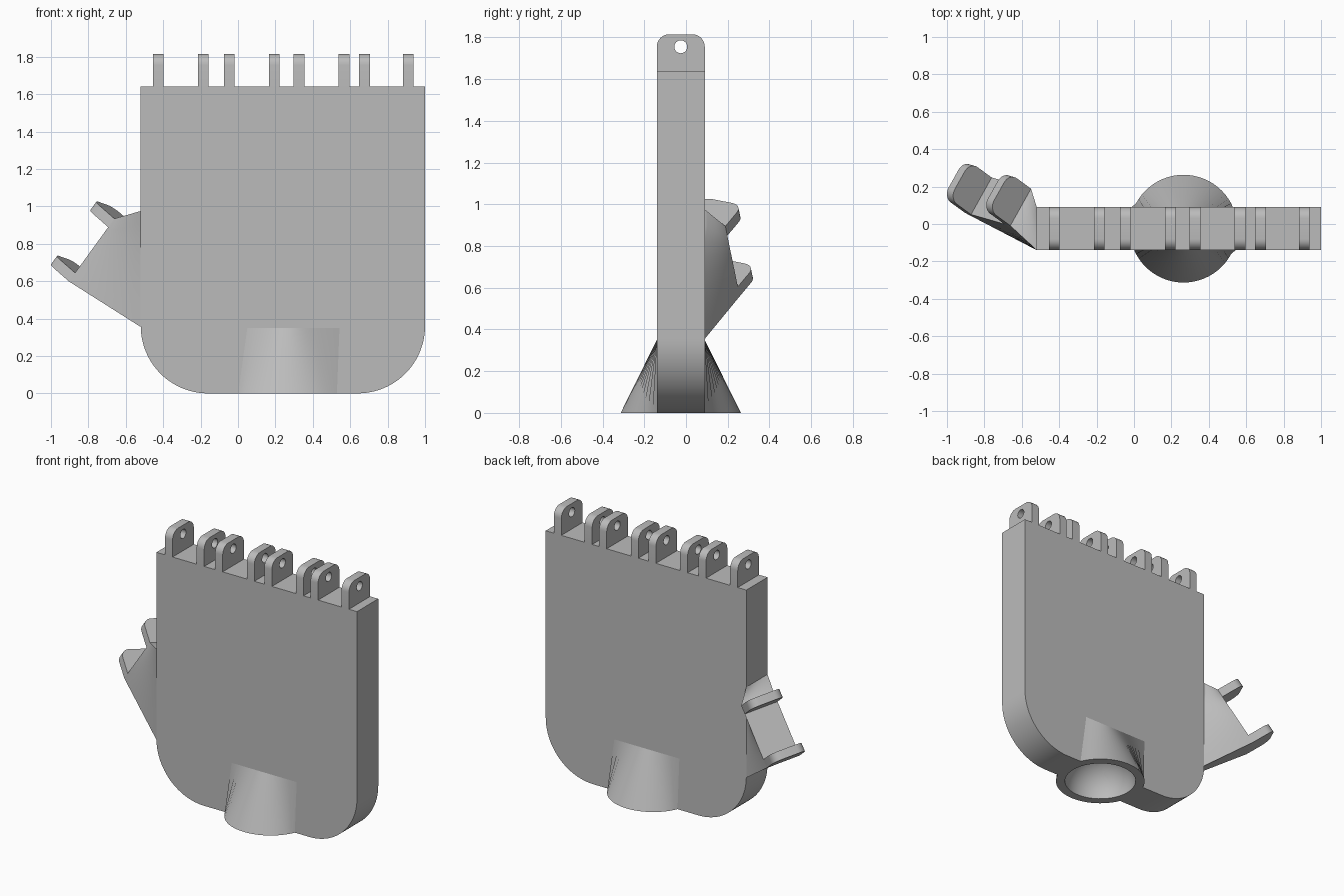
import bpy, bmesh, math
from mathutils import Vector

cube = bpy.data.objects.get("Cube")
if cube:
    bpy.data.objects.remove(cube, do_unlink=True)

grey = bpy.data.materials.new("plain_grey")
grey.use_nodes = True
grey.diffuse_color = (0.5, 0.5, 0.5, 1)
grey.node_tree.nodes["Principled BSDF"].inputs["Base Color"].default_value = (0.5, 0.5, 0.5, 1)

FRONT, BACK = -0.14, 0.09
MID = (FRONT + BACK) / 2
HALF = (BACK - FRONT) / 2
TOP, LEFT_X, RIGHT_X = 1.64, 1.0, -0.52
LUG_T, LUG_H, LUG_R = 0.057, 0.175, 0.06
X, Y, Z = Vector((1, 0, 0)), Vector((0, 1, 0)), Vector((0, 0, 1))


def finish(name, bm):
    bmesh.ops.recalc_face_normals(bm, faces=bm.faces[:])
    mesh = bpy.data.meshes.new(name)
    bm.to_mesh(mesh)
    bm.free()
    mesh.materials.append(grey)
    ob = bpy.data.objects.new(name, mesh)
    bpy.context.collection.objects.link(ob)
    return ob


def loft(name, ring_a, ring_b, cuts=0):
    """Closed solid between two rings with equal point counts."""
    bm = bmesh.new()
    a = [bm.verts.new(p) for p in ring_a]
    b = [bm.verts.new(p) for p in ring_b]
    n = len(a)
    for i in range(n):
        j = (i + 1) % n
        bm.faces.new((a[i], a[j], b[j], b[i]))
    bm.faces.new(a[::-1])
    bm.faces.new(b)
    if cuts:
        bmesh.ops.subdivide_edges(bm, edges=bm.edges[:], cuts=cuts, use_grid_fill=True)
    return finish(name, bm)


def arc(cx, cy, r, start, steps):
    """Quarter arc, counter-clockwise from a start angle in degrees."""
    return [(cx + r * math.cos(math.radians(start + 90 * i / steps)),
             cy + r * math.sin(math.radians(start + 90 * i / steps))) for i in range(steps + 1)]


def prism(name, outline, origin, u, v, depth):
    ring = [origin + u * p + v * q for p, q in outline]
    return loft(name, ring, [p + depth for p in ring])


def cut(ob, cutter):
    mod = ob.modifiers.new("cut", 'BOOLEAN')
    mod.operation = 'DIFFERENCE'
    mod.solver = 'EXACT'
    mod.object = cutter
    bpy.context.view_layer.objects.active = ob
    bpy.ops.object.modifier_apply(modifier=mod.name)


# Palm slab with large rounded lower corners
R = 0.36
palm_outline = (arc(RIGHT_X + R, R, R, 180, 24) + arc(LEFT_X - R, R, R, 270, 24)
                + [(LEFT_X, TOP), (RIGHT_X, TOP)])
palm = prism("palm", palm_outline, Y * FRONT, X, Z, Y * (BACK - FRONT))

# Wrist collar: round at the bottom, flattening into the palm
WRIST = Vector((0.265, MID, 0))
COLLAR_R, COLLAR_H = 0.288, 0.35
half_w = HALF / math.tan(math.pi / 8)
low, high = [], []
for i in range(64):
    c, s = math.cos(math.tau * i / 64), math.sin(math.tau * i / 64)
    k = min(half_w / max(abs(c), 1e-6), HALF / max(abs(s), 1e-6))
    low.append(WRIST + Vector((c, s, 0)) * COLLAR_R)
    high.append(WRIST + Vector((c * k, s * k, COLLAR_H)))
collar = loft("wrist_collar", low, high)

# Domed socket under the wrist
bm = bmesh.new()
bmesh.ops.create_uvsphere(bm, u_segments=48, v_segments=25, radius=0.23)
bmesh.ops.translate(bm, verts=bm.verts[:], vec=WRIST)
socket = finish("socket_cutter", bm)
cut(palm, socket)
cut(collar, socket)

# Hinge lugs along the top, two per finger
lug_outline = ([(-HALF, 0), (HALF, 0)] + arc(HALF - LUG_R, LUG_H - LUG_R, LUG_R, 0, 8)
               + arc(LUG_R - HALF, LUG_H - LUG_R, LUG_R, 90, 8))
pin_ring = [Vector((-0.7, MID, 1.755)) + Vector((0, math.cos(t), math.sin(t))) * 0.031
            for t in (math.tau * i / 24 for i in range(24))]
pin = loft("pin_cutter", pin_ring, [p + X * 1.9 for p in pin_ring])
parts = [palm, collar]
for finger, x0 in enumerate((-0.455, -0.075, 0.298, 0.648)):
    pitch = 0.24 if finger < 3 else 0.234
    for side, x in (("right", x0), ("left", x0 + pitch)):
        lug = prism(f"finger_{finger + 1}_{side}_lug", lug_outline,
                    Vector((x, MID, TOP)), Y, Z, X * LUG_T)
        cut(lug, pin)
        parts.append(lug)

# Thumb mount: angled block leaving the side of the palm
along = Vector((0.58, -0.165, 0.80)).normalized()
across = Vector((0.48, 0.86, -0.17))
across = (across - along * across.dot(along)).normalized()
out = along.cross(across).normalized()
if out.x > 0:
    out = -out
base = Vector((-0.849, 0.159, 0.579))
SPAN = 0.42
side_ring = [Vector((RIGHT_X, y, z)) for y, z in
             ((FRONT, 0.355), (BACK, 0.355), (BACK, 0.975), (FRONT, 0.975))]
pad_ring = [base + across * HALF * w + along * t for w, t in
            ((-1, 0), (1, 0), (1, SPAN), (-1, SPAN))]
parts.append(loft("thumb_mount", side_ring, pad_ring, cuts=7))

# Solid lugs at both ends of the thumb pad
for name, t in (("lower", 0), ("upper", SPAN - LUG_T)):
    parts.append(prism(f"thumb_{name}_lug", lug_outline, base + along * t,
                       across, out, along * LUG_T))

# Remove cutters and smooth the curved surfaces
for helper in (socket, pin):
    bpy.data.objects.remove(helper, do_unlink=True)
bpy.ops.object.select_all(action='DESELECT')
for ob in parts:
    ob.select_set(True)
bpy.context.view_layer.objects.active = palm
bpy.ops.object.shade_smooth_by_angle(angle=math.radians(25))
